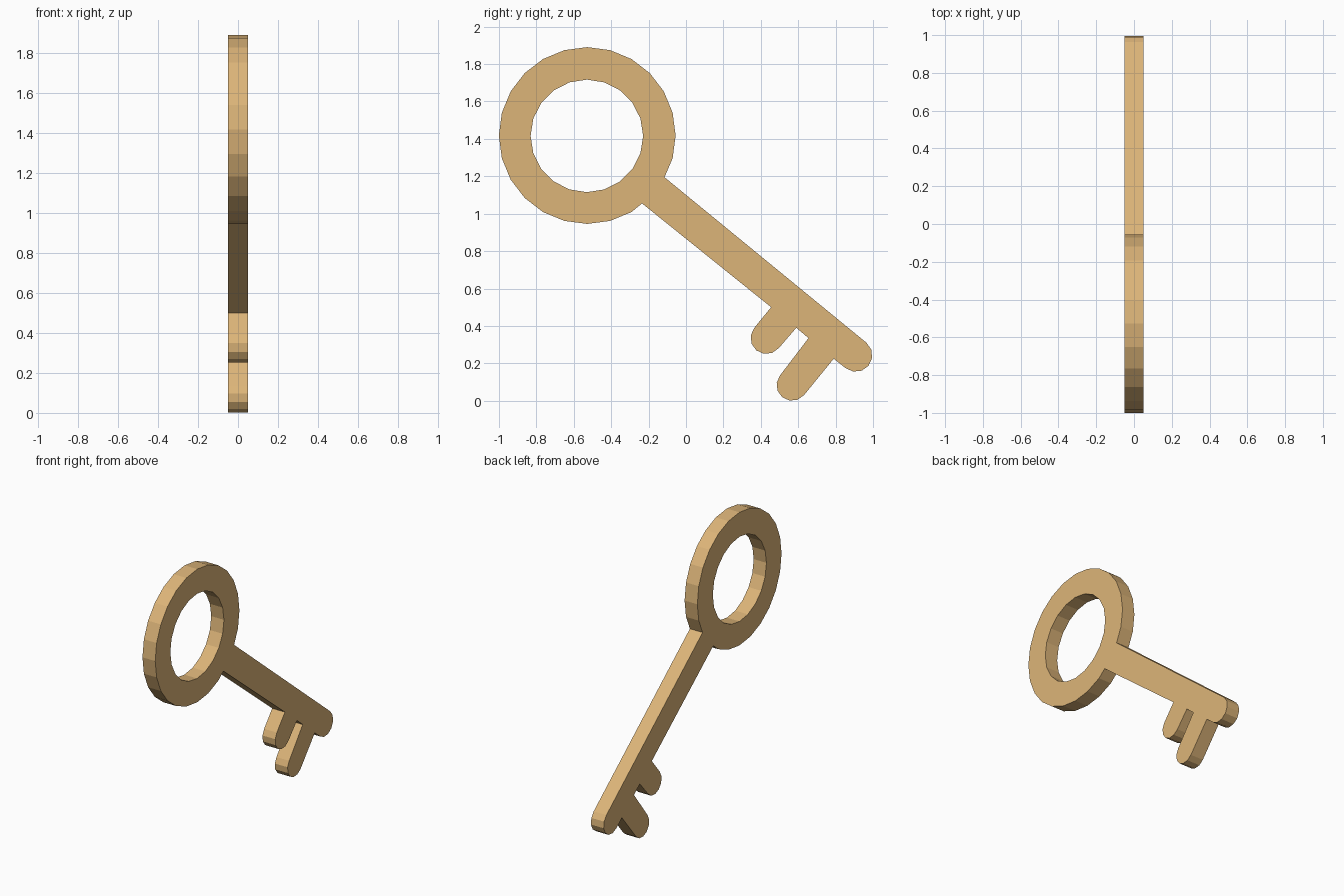
import bpy, bmesh
from math import cos, sin, radians

if "Cube" in bpy.data.objects:
    bpy.data.objects.remove(bpy.data.objects["Cube"])

HALF = 0.05        # half thickness along x
TILT = -39.4       # shaft direction in the y-z plane, degrees


def arc(cy, cz, r, start, end, steps):
    """Points of an arc in the y-z plane, both ends included."""
    angles = [radians(start + (end - start) * i / steps) for i in range(steps + 1)]
    return [(cy + r * cos(a), cz + r * sin(a)) for a in angles]


def rounded_end(cy, cz, r, start):
    """Half-round end, running clockwise."""
    return arc(cy, cz, r, start, start - 180, 6)


# Key outline, clockwise: shaft top corner, tip, two teeth, shaft foot, ring
outline = [(-0.115, 1.195)]
outline += rounded_end(0.908, 0.243, 0.088, TILT + 90)
outline += [(0.79, 0.225)]
outline += rounded_end(0.567, 0.083, 0.083, TILT)
outline += [(0.655, 0.335), (0.59, 0.39)]
outline += rounded_end(0.43, 0.335, 0.085, TILT)
outline += [(0.455, 0.50), (-0.235, 1.055)]
outline += arc(-0.528, 1.418, 0.4725, 300, -15, 21)

# Finger hole in the ring
hole = arc(-0.53, 1.416, 0.301, 0, 342, 19)

# Fill the flat profile and give it thickness
bm = bmesh.new()
edges = []
for loop in (outline, hole):
    verts = [bm.verts.new((-HALF, y, z)) for y, z in loop]
    edges += [bm.edges.new((verts[i - 1], verts[i])) for i in range(len(verts))]
bmesh.ops.triangle_fill(bm, edges=edges, use_beauty=True, use_dissolve=False)
result = bmesh.ops.extrude_face_region(bm, geom=bm.faces[:], use_keep_orig=True)
moved = [g for g in result["geom"] if isinstance(g, bmesh.types.BMVert)]
bmesh.ops.translate(bm, verts=moved, vec=(2 * HALF, 0, 0))
bmesh.ops.recalc_face_normals(bm, faces=bm.faces[:])

mesh = bpy.data.meshes.new("key")
bm.to_mesh(mesh)
bm.free()
key = bpy.data.objects.new("key", mesh)
bpy.context.collection.objects.link(key)

brass = bpy.data.materials.new("brass")
brass.diffuse_color = (0.72, 0.46, 0.19, 1)
brass.use_nodes = True
brass.node_tree.nodes["Principled BSDF"].inputs["Base Color"].default_value = brass.diffuse_color
mesh.materials.append(brass)
